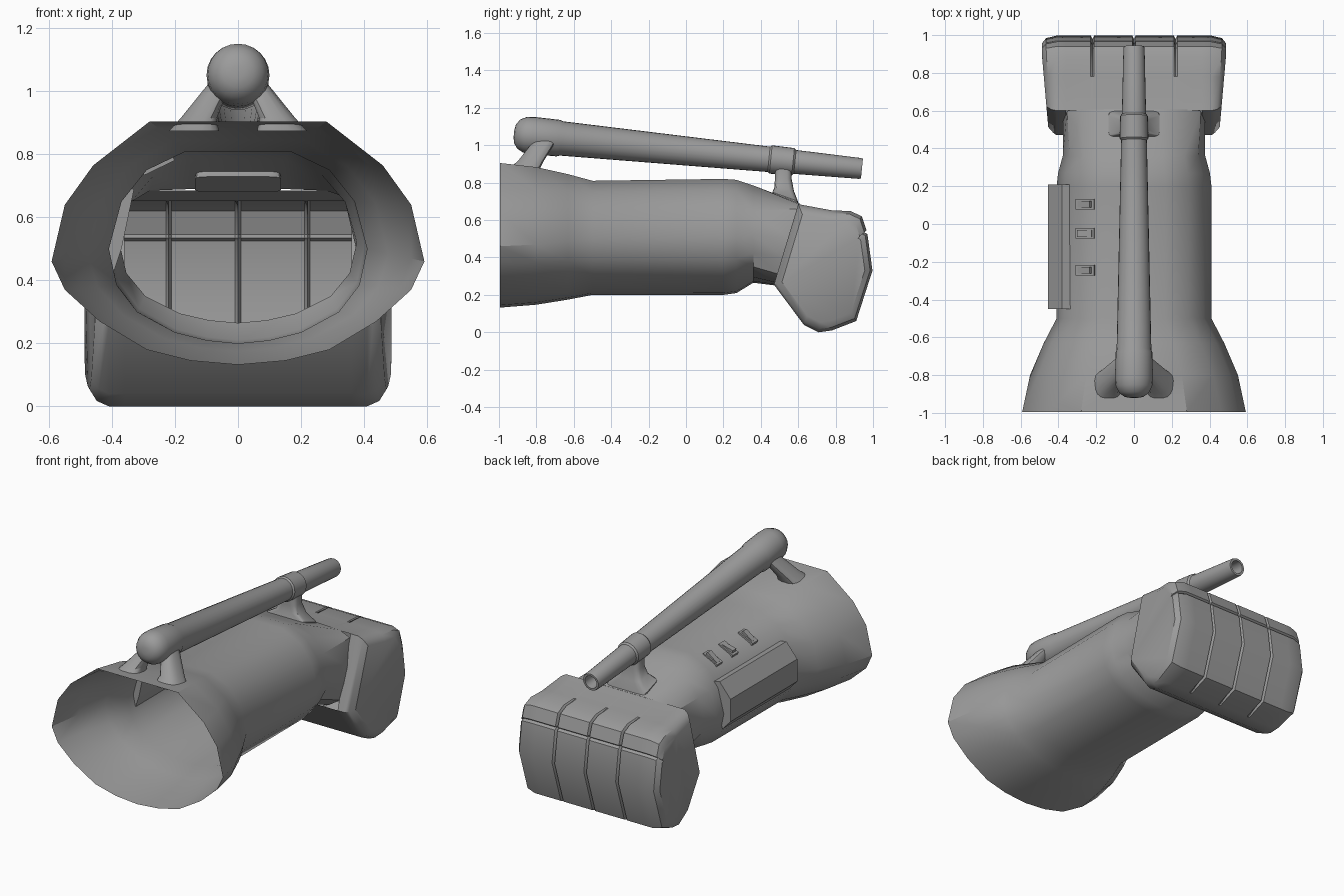
import bpy, bmesh, math
from mathutils import Vector, Matrix

if "Cube" in bpy.data.objects:
    bpy.data.objects.remove(bpy.data.objects["Cube"])

metal = bpy.data.materials.new("grey_metal")
metal.diffuse_color = (0.33, 0.33, 0.33, 1)
metal.use_nodes = True
metal.node_tree.nodes["Principled BSDF"].inputs["Base Color"].default_value = metal.diffuse_color


def finish(name, bm, angle=35):
    bmesh.ops.recalc_face_normals(bm, faces=bm.faces)
    me = bpy.data.meshes.new(name)
    bm.to_mesh(me)
    bm.free()
    me.materials.append(metal)
    ob = bpy.data.objects.new(name, me)
    bpy.context.collection.objects.link(ob)
    bpy.ops.object.select_all(action='DESELECT')
    ob.select_set(True)
    bpy.context.view_layer.objects.active = ob
    bpy.ops.object.shade_smooth_by_angle(angle=math.radians(angle))
    return ob


def loft(rings, cap_start=True, cap_end=True):
    """Skin a list of closed rings that have equal point counts."""
    bm = bmesh.new()
    vs = [[bm.verts.new(p) for p in r] for r in rings]
    n = len(vs[0])
    for a, b in zip(vs, vs[1:]):
        for i in range(n):
            j = (i + 1) % n
            bm.faces.new((a[i], a[j], b[j], b[i]))
    if cap_start:
        bm.faces.new(vs[0])
    if cap_end:
        bm.faces.new(vs[-1])
    return bm


# Sleeve: half outlines from top centre to bottom centre, mirrored in x
flare = [(0, .905), (.28, .905), (.46, .765), (.55, .64), (.592, .46),
         (.55, .37), (.44, .27), (.29, .18), (.15, .145), (0, .132)]
tube = [(0, .81), (.165, .81), (.29, .75), (.37, .65), (.41, .5),
        (.385, .385), (.32, .3), (.2, .235), (.1, .21), (0, .2)]
neck = [(0, .69), (.15, .69), (.28, .685), (.355, .66), (.375, .5),
        (.37, .4), (.36, .31), (.29, .265), (.13, .255), (0, .25)]


def blend(a, b, t):
    return [(p[0] + (q[0] - p[0]) * t, p[1] + (q[1] - p[1]) * t) for p, q in zip(a, b)]


def fit(half, sx, lo, hi):
    return [(x * sx, lo + (z - .2) / .61 * (hi - lo)) for x, z in half]


def ring(half, y, lean=0):
    full = half + [(-x, z) for x, z in half[-2:0:-1]]
    return [(x, y + lean * (z - .25), z) for x, z in full]


sleeve = [ring(flare, -.995), ring(blend(tube, flare, .77), -.8),
          ring(blend(tube, flare, .37), -.63), ring(tube, -.5),
          ring(fit(tube, 1, .2, .82), .2), ring(fit(tube, .98, .21, .815), .27),
          ring(fit(tube, .92, .265, .785), .36), ring(neck, .48, .29)]
finish("sleeve", loft(sleeve, False, False))

# Hand guard: side profile swept across x, with scored grooves on the back
profile = [(.60, .685), (.78, .652), (.88, .648), (.94, .62), (.965, .545),
           (.953, .535), (.97, .525), (.997, .33), (.91, .06), (.78, .01),
           (.71, 0), (.63, .04), (.47, .255)]


def guard_ring(x, scale=1, groove=0):
    pts = []
    for y, z in profile:
        if groove and y > .87:
            y -= groove
            z += .012 if z < .1 else (-.012 if z > .6 else 0)
        y, z = .74 + (y - .74) * scale, .34 + (z - .34) * scale
        taper = .035 * max(0, .9 - y) / .4 if abs(x) > .42 else 0
        pts.append((x - math.copysign(taper, x), y, z))
    return pts


stations = [(-.488, .84, 0), (-.465, .95, 0), (-.41, 1, 0), (-.36, 1, 0)]
for gx in (-.22, 0, .22):
    stations += [(gx - .009, 1, 0), (gx, 1, .018), (gx + .009, 1, 0)]
stations += [(-x, s, g) for x, s, g in reversed(stations[:4])]
bm = loft([guard_ring(*s) for s in stations])
# opening where the sleeve joins
hole = []
for f in bm.faces:
    c = f.calc_center_median()
    if abs(c.x) < .36 and c.y < .6 and .3 < c.z < .66:
        hole.append(f)
bmesh.ops.delete(bm, geom=hole, context='FACES')
finish("hand_guard", bm)

# Barrel: turned profile (distance along axis, radius), with collars and bore
start, end = Vector((0, -.92, 1.062)), Vector((0, .94, .875))
axis = (end - start).normalized()
side = Vector((1, 0, 0))
up = side.cross(axis)
turned = [(0, .02), (.006, .05), (.025, .078), (.06, .096), (.1, .1), (.24, .098),
          (.255, .092), (1.37, .068), (1.38, .076), (1.5, .073), (1.51, .064),
          (1.86, .056), (1.87, .053), (1.87, .04), (1.72, .038)]
rings = []
for s, r in turned:
    rings.append([start + axis * s + side * r * math.cos(a) + up * r * math.sin(a)
                  for a in (i * math.tau / 24 for i in range(24))])
finish("barrel", loft(rings))


def oval(cx, cy, z, hx, hy, power=1.0, slope=0, n=16):
    """Horizontal ring; a power below 1 makes it squarer, slope tilts it along y."""
    pts = []
    for i in range(n):
        a = (i + .5) * math.tau / n
        c, s = math.cos(a), math.sin(a)
        y = math.copysign(abs(s) ** power, s) * hy
        pts.append((cx + math.copysign(abs(c) ** power, c) * hx, cy + y, z + slope * y))
    return pts


# Splayed front legs
for sx, name in ((-1, "left_front_leg"), (1, "right_front_leg")):
    finish(name, loft([oval(sx * .14, -.865, .875, .08, .085, .7),
                       oval(sx * .125, -.83, .915, .058, .07, .7),
                       oval(sx * .055, -.75, 1.03, .035, .06, .7)]))

# Rear bracket with a wide foot
finish("rear_bracket", loft([oval(0, .53, .705, .138, .07, .25, -.35),
                             oval(0, .53, .725, .135, .068, .25, -.35),
                             oval(0, .525, .765, .082, .053, .4, -.2),
                             oval(0, .52, .82, .06, .045, .5),
                             oval(0, .52, .9, .058, .045, .5)]))

# Raised side panel on the left
section = [(-.33, .69), (-.38, .70), (-.455, .61), (-.455, .47), (-.40, .41), (-.37, .5)]
finish("side_panel", loft([[(x, y, z) for x, z in section] for y in (-.45, .21)]), 20)

# Rocker switches on the upper left slope
for i, y in enumerate((.105, -.05, -.245)):
    place = Matrix.Translation((-.255, y, .769)) @ Matrix.Rotation(-.45, 4, 'Y')
    bm = bmesh.new()
    bmesh.ops.create_cube(bm, size=1, matrix=place @ Matrix.Diagonal((.108, .056, .026, 1)))
    tilt = Matrix.Rotation(.2 if i == 1 else -.2, 4, 'Y')
    bmesh.ops.create_cube(bm, size=1, matrix=place @ Matrix.Translation((0, 0, .01)) @ tilt
                          @ Matrix.Diagonal((.08, .036, .026, 1)))
    finish("switch_%d" % (i + 1), bm)
